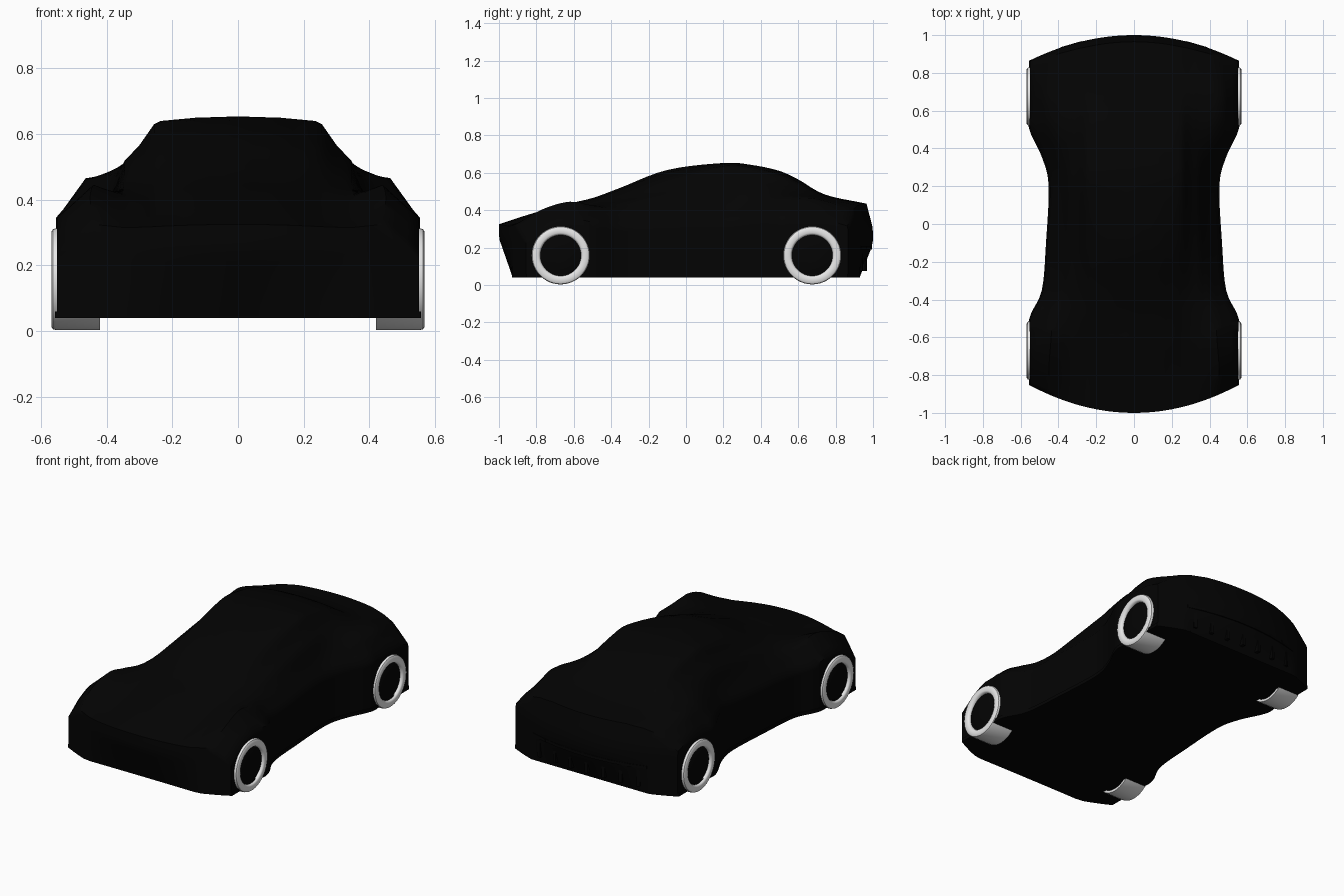
import bpy, bmesh, math
from mathutils import Vector

cube = bpy.data.objects.get("Cube")
if cube:
    bpy.data.objects.remove(cube)


def material(name, value, roughness):
    mat = bpy.data.materials.new(name)
    mat.use_nodes = True
    color = (value, value, value, 1)
    mat.diffuse_color = color
    bsdf = mat.node_tree.nodes["Principled BSDF"]
    bsdf.inputs["Base Color"].default_value = color
    bsdf.inputs["Roughness"].default_value = roughness
    return mat


black = material("black paint", 0.001, 0.5)
white = material("pale grey tyre", 0.8, 0.6)

# Body stations: y, centre, roof or hood edge, cabin base, shoulder x, shoulder z, half width
STATIONS = [
    (-1, .325, .318, .315, .44, .325, .55),
    (-.83, .38, .352, .362, .45, .405, .55),
    (-.65, .43, .395, .405, .44, .445, .55),
    (-.5, .465, .435, .425, .43, .425, .548),
    (-.35, .52, .475, .44, .4, .405, .482),
    (-.1, .615, .56, .475, .39, .41, .46),
    (.2, .652, .633, .515, .385, .42, .446),
    (.35, .642, .625, .515, .405, .435, .48),
    (.5, .61, .59, .51, .445, .455, .548),
    (.62, .562, .545, .495, .46, .463, .55),
    (.77, .483, .478, .467, .46, .46, .55),
    (1, .435, .435, .425, .425, .405, .55),
]
FLOOR = .045


def catmull(points, steps):
    """Smooth curve through the points, with the given steps per span."""
    pts = [Vector(p) for p in points]
    pts = [2 * pts[0] - pts[1]] + pts + [2 * pts[-1] - pts[-2]]
    out = []
    for a, b, c, d in zip(pts, pts[1:], pts[2:], pts[3:]):
        for k in range(steps):
            t = k / steps
            out.append(b + (c - a) * t / 2 + (a * 2 - b * 5 + c * 4 - d) * t * t / 2
                       + (b * 3 - a - c * 3 + d) * t ** 3 / 2)
    return out + [pts[-2]]


def place(t, x, z):
    """Bow the ends in plan, and cut the lower nose and tail back to a straight edge."""
    ramp = max(0, abs(t) - .5) * 2
    bow = (.48 if t < 0 else .44) * x * x
    cut = max(0, .07 - bow)
    if t < 0:
        slope = cut * max(0, .25 - z) / .2
    else:
        slope = .035 * max(0, z - .3) / .135 + cut * max(0, .22 - z) / .175
    return Vector((x, math.copysign(abs(t) - ramp * (bow + slope), t), z))


def section(top, edge, base, sx, sz, w):
    """Upper outline of one slice, from right side to left side."""
    corners = [(0, top), (.13, top - (top - edge) * .25), (.235, edge + (top - edge) * .15),
               (.255, edge - (edge - base) * .06), (.3, base + (edge - base) * .4),
               (.345, base), (sx, sz), (w, min(.345, sz - .09))]
    corners = [Vector(c) for c in corners]
    half = [a.lerp(b, k / 3) for a, b in zip(corners, corners[1:]) for k in range(3)]
    half.append(corners[-1])
    return [Vector((-p.x, p.y)) for p in half[:0:-1]] + half


def grid(bm, rows):
    verts = [[bm.verts.new(p) for p in row] for row in rows]
    for a, b in zip(verts, verts[1:]):
        for i in range(len(a) - 1):
            bm.faces.new((a[i], a[i + 1], b[i + 1], b[i]))


def finish(bm, name, mat, angle=40):
    bmesh.ops.remove_doubles(bm, verts=bm.verts, dist=.0002)
    bmesh.ops.recalc_face_normals(bm, faces=bm.faces)
    mesh = bpy.data.meshes.new(name)
    bm.to_mesh(mesh)
    bm.free()
    mesh.materials.append(mat)
    obj = bpy.data.objects.new(name, mesh)
    bpy.context.collection.objects.link(obj)
    bpy.ops.object.select_all(action="DESELECT")
    obj.select_set(True)
    bpy.context.view_layer.objects.active = obj
    bpy.ops.object.shade_smooth_by_angle(angle=math.radians(angle))


# Body shell: top, floor, sides and both end caps as joined grids
slices = [(s[0], section(*s[1:])) for s in catmull(STATIONS, 5)]
LEVELS = [k / 10 for k in range(11)]


def drop(t, p):
    return [place(t, p.x, p.y + (FLOOR - p.y) * f) for f in LEVELS]


bm = bmesh.new()
grid(bm, [[place(t, p.x, p.y) for p in ps] for t, ps in slices])
grid(bm, [[place(t, p.x, FLOOR) for p in ps] for t, ps in slices])
for side in (0, -1):
    grid(bm, [drop(t, ps[side]) for t, ps in slices])
    t, ps = slices[side]
    grid(bm, [drop(t, p) for p in ps])
finish(bm, "body_shell", black, 50)

# Floor pan: thin lip around the bottom edge
bm = bmesh.new()
outline = [place(t, ps[-1].x + .006, FLOOR) for t, ps in slices]
for t in (1, -1):
    outline += [place(t, x * .05 * t, FLOOR) for x in range(10, -11, -1)]
    if t == 1:
        outline += [place(s, -ps[-1].x - .006, FLOOR) for s, ps in reversed(slices)]
for p in outline:
    p.z = .04
face = bm.faces.new([bm.verts.new(p) for p in outline])
ext = bmesh.ops.extrude_face_region(bm, geom=[face])
bmesh.ops.translate(bm, vec=(0, 0, .02),
                    verts=[v for v in ext["geom"] if isinstance(v, bmesh.types.BMVert)])
finish(bm, "floor_pan", black, 30)


def lathe(name, profile, mat, y, side):
    """Spin an (x, radius) profile about the wheel axle."""
    bm = bmesh.new()
    rows = []
    for k in range(49):
        a = math.tau * k / 48
        rows.append([(side * x, y + r * math.sin(a), .158 + r * math.cos(a))
                     for x, r in profile])
    grid(bm, rows)
    finish(bm, name, mat)


# Wheels: hollow tyres with rounded shoulders and dark dished hubs
TYRE = [(.42, .14), (.42, .155), (.553, .155), (.563, .152), (.568, .144),
        (.568, .12), (.564, .113), (.554, .109), (.54, .109), (.54, .14), (.42, .14)]
HUB = [(.44, 0), (.44, .135), (.535, .135), (.548, .111), (.556, .1), (.552, .03), (.556, 0)]
for end, y in (("front", -.67), ("rear", .675)):
    for name, side in (("left", 1), ("right", -1)):
        lathe(f"{end}_{name}_tyre", TYRE, white, y, side)
        lathe(f"{end}_{name}_hub", HUB, black, y, side)


def box(name, center, size, turn):
    bpy.ops.mesh.primitive_cube_add(size=1, location=center, rotation=(0, 0, turn))
    obj = bpy.context.object
    obj.name = name
    obj.scale = size
    obj.data.materials.append(black)


# Rear diffuser: upright fins under a curved bar
for k in range(-3, 4):
    x = k * .11
    turn = -math.atan(.88 * x)
    low, high = place(1, x, .13), place(1, x, .2)
    box("diffuser_fin", low - Vector((0, .02, 0)), (.02, .05, .11), turn)
    box("diffuser_bar", high - Vector((0, .008, 0)), (.115, .022, .018), turn)
